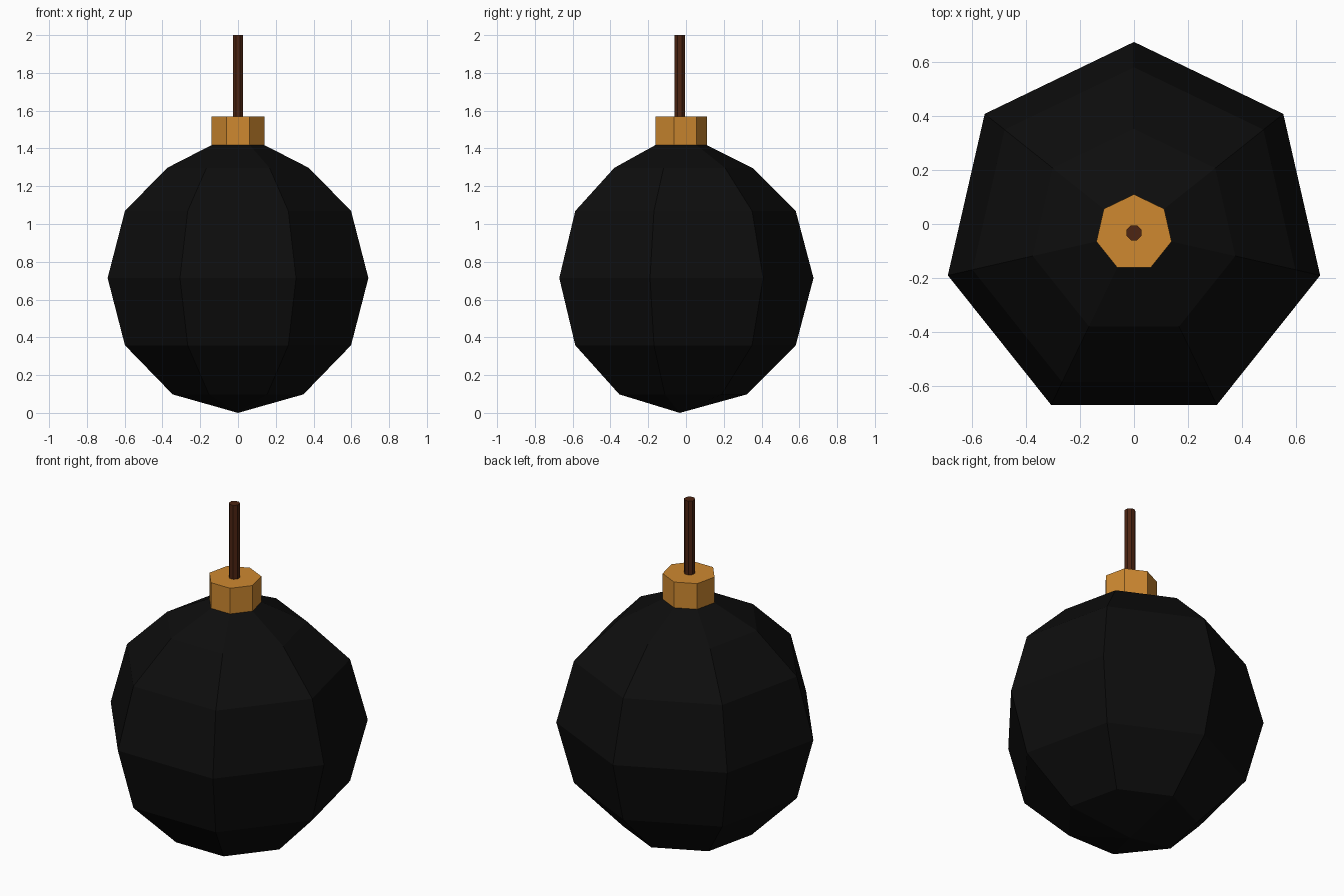
import bpy, bmesh, math

if "Cube" in bpy.data.objects:
    bpy.data.objects.remove(bpy.data.objects["Cube"])

CY = -0.033  # common axis of all parts


def material(name, rgb):
    m = bpy.data.materials.new(name)
    m.diffuse_color = (*rgb, 1)
    m.use_nodes = True
    m.node_tree.nodes["Principled BSDF"].inputs["Base Color"].default_value = m.diffuse_color
    return m


def lathe(name, profile, sides, mat, turn=0.0):
    """Flat-shaded solid of revolution from (radius, z); radius 0 makes a pole."""
    bm = bmesh.new()
    rings = []
    for r, z in profile:
        n = sides if r else 1
        rings.append([bm.verts.new((r * math.sin(turn + 2 * math.pi * i / sides),
                                    CY + r * math.cos(turn + 2 * math.pi * i / sides), z))
                      for i in range(n)])
    for a, b in zip(rings, rings[1:]):
        for i in range(sides):
            j = (i + 1) % sides
            loop = [a[i % len(a)], a[j % len(a)], b[j % len(b)], b[i % len(b)]]
            bm.faces.new(list(dict.fromkeys(loop)))
    for ring in (rings[0], rings[-1]):
        if len(ring) > 1:
            bm.faces.new(ring)
    bmesh.ops.recalc_face_normals(bm, faces=bm.faces)
    me = bpy.data.meshes.new(name)
    bm.to_mesh(me)
    bm.free()
    me.materials.append(mat)
    ob = bpy.data.objects.new(name, me)
    bpy.context.collection.objects.link(ob)
    return ob


black = material("black iron", (0.004, 0.004, 0.004))
brass = material("orange brass", (0.62, 0.25, 0.03))
brown = material("dark brown cord", (0.075, 0.018, 0.006))

# Seven-sided ball, flattened under the collar
lathe("bomb_body", [(0, 0), (0.355, 0.098), (0.614, 0.358), (0.708, 0.714),
                    (0.614, 1.069), (0.385, 1.297), (0.143, 1.418)], 7, black)
# Seven-sided collar
lathe("collar", [(0.143, 1.418), (0.143, 1.568)], 7, brass)
# Fuse cord
lathe("fuse", [(0.03, 1.56), (0.03, 2.0)], 8, brown, math.pi / 8)
